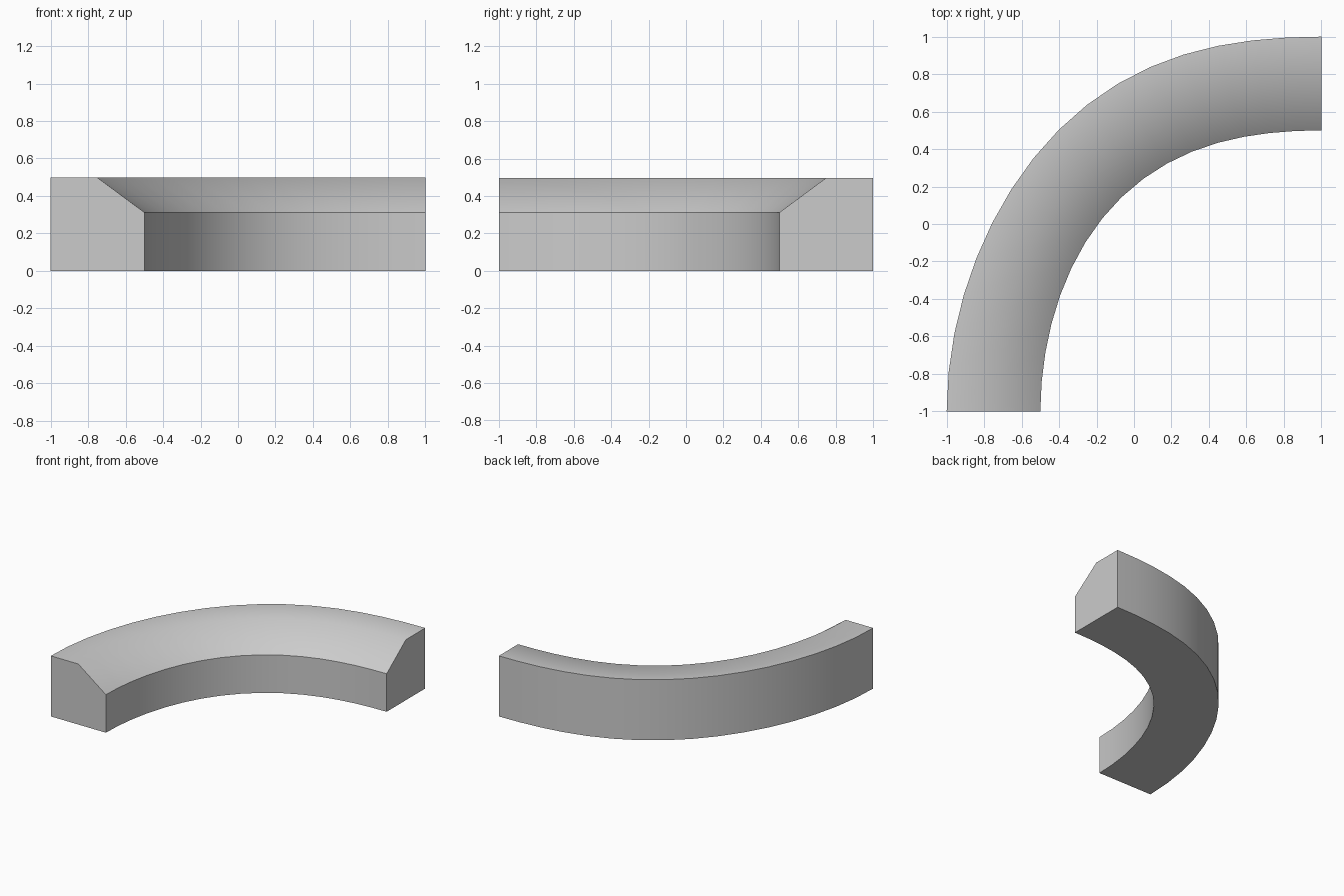
import bpy
import bmesh
import math

cube = bpy.data.objects.get("Cube")
if cube:
    bpy.data.objects.remove(cube, do_unlink=True)

# Plain grey finish
grey = bpy.data.materials.new("plain_grey")
grey.use_nodes = True
colour = (0.6, 0.6, 0.6, 1)
grey.diffuse_color = colour
grey.node_tree.nodes["Principled BSDF"].inputs["Base Color"].default_value = colour

STEPS = 16
INNER, OUTER = 1.5, 2.0
# Cross-section: fraction across the width from inner to outer side, height
PROFILE = [(0, 0), (1, 0), (1, 0.497), (0.5, 0.497), (0, 0.312)]


def swell(u, amount, skew):
    """Extra radius that lets the bend bulge slightly past a true arc."""
    return amount * math.sin(math.pi * u ** skew) ** 2


# Curved block: sweep the section around a quarter turn
bm = bmesh.new()
rings = []
for i in range(STEPS + 1):
    u = i / STEPS
    angle = math.pi - math.radians(90 * u + 2 * math.sin(math.pi * u))
    inner = INNER + swell(u, 0.064, 1.1)
    outer = OUTER + swell(u, 0.06, 1.3)
    ring = []
    for across, z in PROFILE:
        r = inner + (outer - inner) * across
        ring.append(bm.verts.new((1 + r * math.cos(angle), -1 + r * math.sin(angle), z)))
    rings.append(ring)

count = len(PROFILE)
for a, b in zip(rings, rings[1:]):
    for j in range(count):
        k = (j + 1) % count
        bm.faces.new((a[j], a[k], b[k], b[j]))
bm.faces.new(rings[0])
bm.faces.new(rings[-1])
bmesh.ops.recalc_face_normals(bm, faces=bm.faces)

mesh = bpy.data.meshes.new("curved_curb")
bm.to_mesh(mesh)
bm.free()
mesh.materials.append(grey)
curb = bpy.data.objects.new("curved_curb", mesh)
bpy.context.collection.objects.link(curb)

# Soft shading along the bend, crisp main edges
bpy.context.view_layer.objects.active = curb
curb.select_set(True)
bpy.ops.object.shade_smooth_by_angle(angle=math.radians(45))
